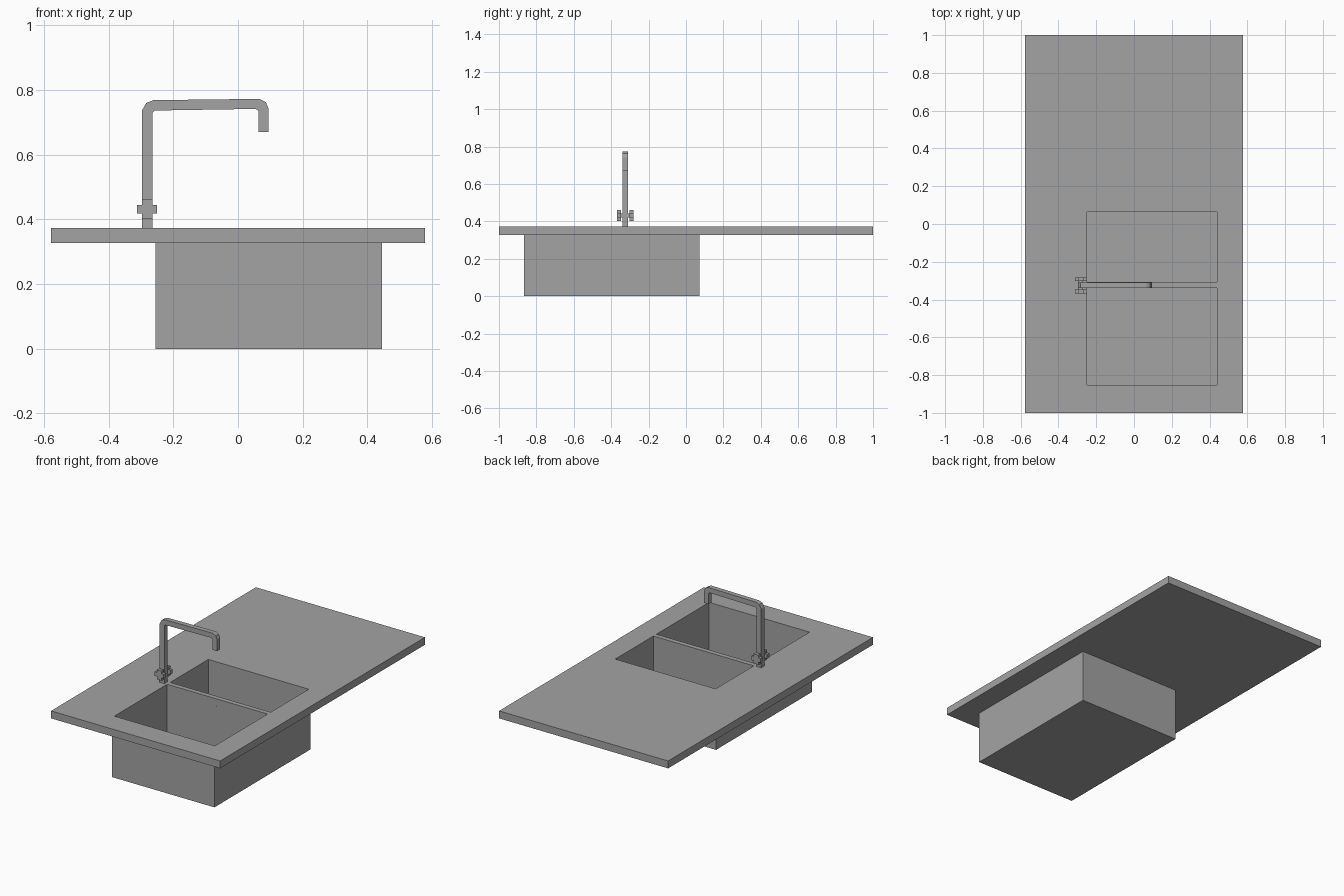
import bpy
import bmesh

cube = bpy.data.objects.get("Cube")
if cube:
    bpy.data.objects.remove(cube, do_unlink=True)

grey = bpy.data.materials.new("plain_grey")
grey.use_nodes = True
colour = (0.37, 0.37, 0.37, 1)
grey.diffuse_color = colour
grey.node_tree.nodes["Principled BSDF"].inputs["Base Color"].default_value = colour


def finish(name, bm):
    bmesh.ops.recalc_face_normals(bm, faces=bm.faces)
    mesh = bpy.data.meshes.new(name)
    bm.to_mesh(mesh)
    bm.free()
    mesh.materials.append(grey)
    obj = bpy.data.objects.new(name, mesh)
    bpy.context.collection.objects.link(obj)
    return obj


def box(name, low, high):
    bm = bmesh.new()
    bmesh.ops.create_cube(bm, size=1)
    for v in bm.verts:
        v.co = [a + (c + 0.5) * (b - a) for a, b, c in zip(low, high, v.co)]
    return finish(name, bm)


def extruded_profile(name, outline, y0, y1):
    """Extrude an outline of (x, z) points from y0 to y1."""
    bm = bmesh.new()
    face = bm.faces.new([bm.verts.new((x, y0, z)) for x, z in outline])
    moved = bmesh.ops.extrude_face_region(bm, geom=[face])["geom"]
    for v in moved:
        if isinstance(v, bmesh.types.BMVert):
            v.co.y = y1
    return finish(name, bm)


def cut(obj, cutters):
    for cutter in cutters:
        mod = obj.modifiers.new("opening", "BOOLEAN")
        mod.operation = "DIFFERENCE"
        mod.solver = "EXACT"
        mod.object = cutter
    bpy.context.view_layer.update()
    evaluated = obj.evaluated_get(bpy.context.evaluated_depsgraph_get())
    mesh = bpy.data.meshes.new_from_object(evaluated)
    obj.modifiers.clear()
    obj.data = mesh


# Worktop slab and the sink box hanging below it
countertop = box("countertop", (-0.578, -1, 0.327), (0.578, 1, 0.373))
sink_basin = box("sink_basin", (-0.255, -0.867, 0), (0.446, 0.071, 0.327))

# Two bowls cut through the worktop into the sink
bowls = []
for name, y0, y1 in (("front_bowl", -0.853, -0.338), ("back_bowl", -0.308, 0.064)):
    bowls.append(box(name, (-0.248, y0, 0.007), (0.439, y1, 0.5)))
for part in (countertop, sink_basin):
    cut(part, bowls)
for bowl in bowls:
    bpy.data.objects.remove(bowl, do_unlink=True)

# Square-section tap with rounded elbows
tap_y = -0.325
tap_outline = [
    (-0.297, 0.373), (-0.265, 0.373), (-0.265, 0.73), (-0.258, 0.737),
    (0.055, 0.742), (0.063, 0.735), (0.063, 0.67), (0.095, 0.67),
    (0.095, 0.742), (0.086, 0.763), (0.066, 0.773),
    (-0.262, 0.769), (-0.284, 0.76), (-0.297, 0.737),
]
extruded_profile("tap_spout", tap_outline, tap_y - 0.015, tap_y + 0.015)

# Cross-shaped handle on each side of the tap, on a short axle
cx, cz = -0.281, 0.432
arm_x, arm_z, half_x, half_z = 0.031, 0.03, 0.016, 0.013
quarter = [(arm_x, half_z), (half_x, half_z), (half_x, arm_z)]
cross = []
for sx, sz in ((1, 1), (-1, 1), (-1, -1), (1, -1)):
    points = quarter if sx * sz > 0 else quarter[::-1]
    cross += [(cx + sx * x, cz + sz * z) for x, z in points]
for side, s in (("front", -1), ("back", 1)):
    extruded_profile(side + "_handle", cross, tap_y + s * 0.022, tap_y + s * 0.043)
    ends = sorted((tap_y + s * 0.014, tap_y + s * 0.023))
    box(side + "_handle_axle", (cx - 0.012, ends[0], cz - 0.011),
        (cx + 0.012, ends[1], cz + 0.011))
